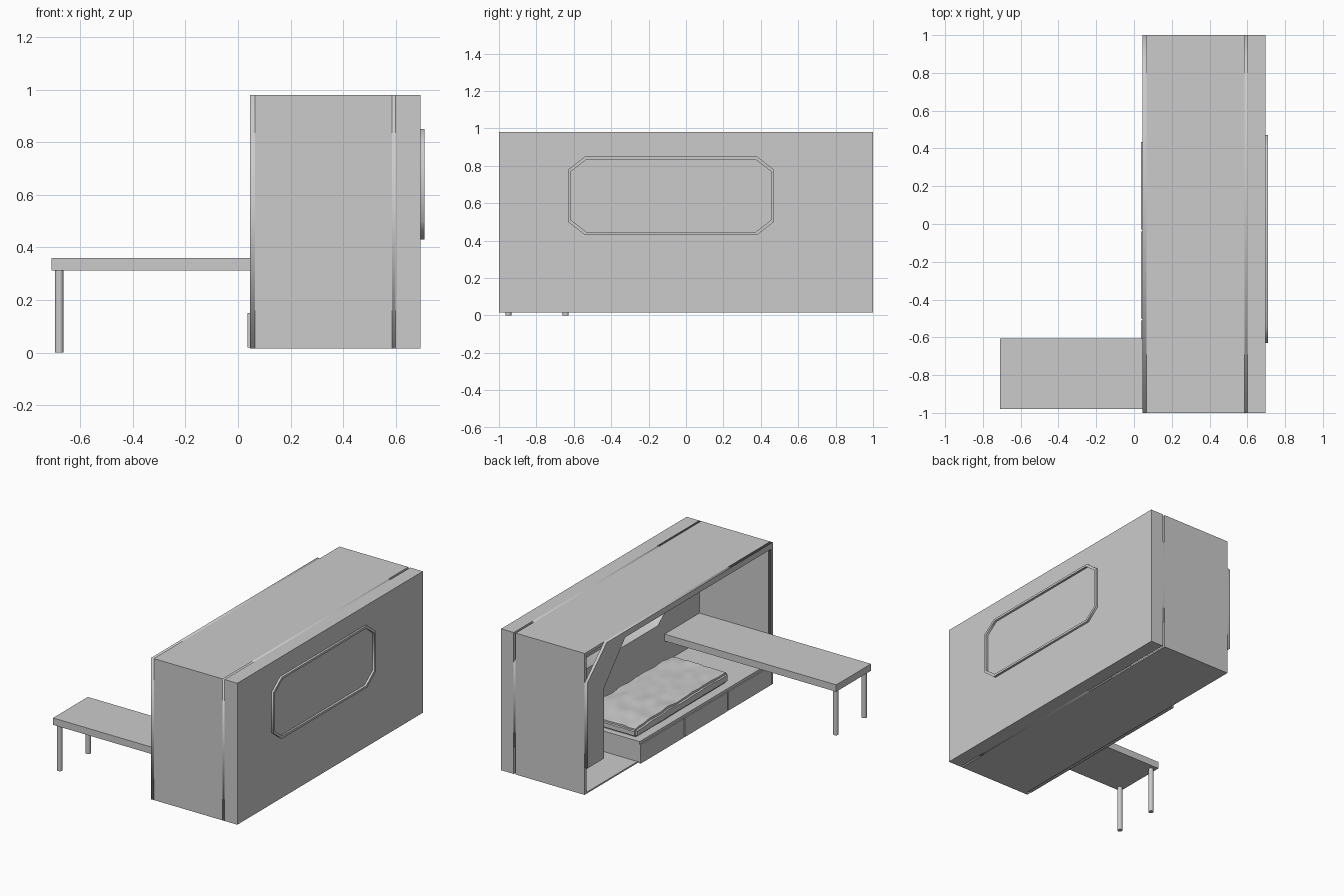
import bpy, bmesh, math
from mathutils import Vector, Matrix, noise

if "Cube" in bpy.data.objects:
    bpy.data.objects.remove(bpy.data.objects["Cube"])


def box(name, x, y, z, bevel=0.0):
    """Axis-aligned box from (min, max) pairs."""
    bm = bmesh.new()
    bmesh.ops.create_cube(bm, size=1)
    for v in bm.verts:
        v.co = Vector([(a + b) / 2 + c * (b - a) for c, (a, b) in zip(v.co, (x, y, z))])
    if bevel:
        bmesh.ops.bevel(bm, geom=bm.edges[:], offset=bevel, segments=1, affect='EDGES')
    me = bpy.data.meshes.new(name)
    bm.to_mesh(me)
    bm.free()
    ob = bpy.data.objects.new(name, me)
    bpy.context.collection.objects.link(ob)
    return ob


def panel(name, x0, x1, *loops):
    """Flat sheet in the y-z plane; loops after the first one are holes."""
    cu = bpy.data.curves.new(name, 'CURVE')
    cu.dimensions, cu.fill_mode, cu.extrude = '2D', 'BOTH', (x1 - x0) / 2
    for pts in loops:
        sp = cu.splines.new('POLY')
        sp.points.add(len(pts) - 1)
        for p, (y, z) in zip(sp.points, pts):
            p.co = (y, z, 0, 1)
        sp.use_cyclic_u = True
    tmp = bpy.data.objects.new(name + "_outline", cu)
    bpy.context.collection.objects.link(tmp)
    bpy.context.view_layer.update()
    me = bpy.data.meshes.new_from_object(tmp.evaluated_get(bpy.context.evaluated_depsgraph_get()))
    bpy.data.objects.remove(tmp)
    # local x -> y, local y -> z, local z -> x
    me.transform(Matrix(((0, 0, 1, (x0 + x1) / 2), (1, 0, 0, 0), (0, 1, 0, 0), (0, 0, 0, 1))))
    ob = bpy.data.objects.new(name, me)
    bpy.context.collection.objects.link(ob)
    return ob


def octagon(y0, y1, z0, z1, cy, cz):
    return [(y0 + cy, z0), (y1 - cy, z0), (y1, z0 + cz), (y1, z1 - cz),
            (y1 - cy, z1), (y0 + cy, z1), (y0, z1 - cz), (y0, z0 + cz)]


Z0, Z1, T = 0.015, 0.98, 0.02

# outer shell: two rings either side of the inner panel
for part, xs in (("cabin", (0.065, 0.585)), ("rear", (0.60, 0.695))):
    box(part + "_floor", xs, (-1, 1), (Z0, Z0 + 0.01))
    box(part + "_roof", xs, (-1, 1), (Z1 - T, Z1))
    box(part + "_end_wall_left", xs, (-1, -1 + T), (Z0 + 0.01, Z1 - T))
    box(part + "_end_wall_right", xs, (1 - T, 1), (Z0 + 0.01, Z1 - T))
box("back_wall", (0.68, 0.695), (-1 + T, 1 - T), (Z0 + 0.01, Z1 - T))

# front surround with cut corner and open bay
panel("front_surround", 0.045, 0.065,
      [(1, 0.2), (1, 0.78), (0.79, Z1), (-1, Z1), (-1, Z0), (-0.98, Z0),
       (-0.98, 0.94), (0.59, 0.94), (0.82, 0.68), (0.82, 0.2)])

# inner panel with window opening
panel("inner_panel", 0.585, 0.60,
      [(-1, Z0), (0.48, Z0), (0.48, 0.2), (1, 0.2), (1, 0.78), (0.79, Z1), (-1, Z1)],
      octagon(-0.615, 0.455, 0.445, 0.835, 0.085, 0.065))

# window frame running through to the outside
panel("window_frame", 0.60, 0.71,
      octagon(-0.63, 0.47, 0.43, 0.85, 0.09, 0.07),
      octagon(-0.615, 0.455, 0.445, 0.835, 0.085, 0.065))

# bed base and drawers
box("bed_base", (0.05, 0.585), (-0.98, 0.43), (0.025, 0.15))
box("bed_platform", (0.045, 0.585), (-0.98, 0.435), (0.15, 0.168))
for i, ys in enumerate(((-0.03, 0.435), (-0.50, -0.04), (-0.975, -0.51))):
    box(f"drawer_front_{i + 1}", (0.037, 0.05), ys, (0.02, 0.15))

# soft rumpled mattress
bm = bmesh.new()
bmesh.ops.create_cube(bm, size=1)
for v in bm.verts:
    v.co = Vector((0.305 + v.co.x * 0.44, -0.085 + v.co.y * 1.0, 0.208 + v.co.z * 0.07))
bmesh.ops.bevel(bm, geom=bm.edges[:], offset=0.014, segments=2, affect='EDGES')
bmesh.ops.subdivide_edges(bm, edges=[e for e in bm.edges if e.calc_length() > 0.2],
                          cuts=30, use_grid_fill=True)
for v in bm.verts:
    n = noise.noise(Vector((v.co.x * 14 + v.co.y * 5, v.co.y * 9, v.co.z * 8)))
    top = max(0.0, (v.co.z - 0.18) / 0.065)
    v.co.z += 0.010 * n * top - 0.02 * top * max(0.0, (v.co.y - 0.25) / 0.17)
    v.co.x += 0.004 * n
me = bpy.data.meshes.new("mattress")
bm.to_mesh(me)
bm.free()
mattress = bpy.data.objects.new("mattress", me)
bpy.context.collection.objects.link(mattress)
bpy.context.view_layer.objects.active = mattress
mattress.select_set(True)
bpy.ops.object.shade_smooth_by_angle(angle=math.radians(40))
mattress.select_set(False)

# long table on two round legs
box("table_top", (-0.71, 0.585), (-0.98, -0.605), (0.313, 0.36))
for side, y in (("front", -0.95), ("rear", -0.643)):
    bpy.ops.mesh.primitive_cylinder_add(vertices=24, radius=0.016, depth=0.313,
                                        location=(-0.68, y, 0.1565))
    bpy.context.object.name = f"table_leg_{side}"
    bpy.ops.object.shade_smooth_by_angle(angle=math.radians(40))
